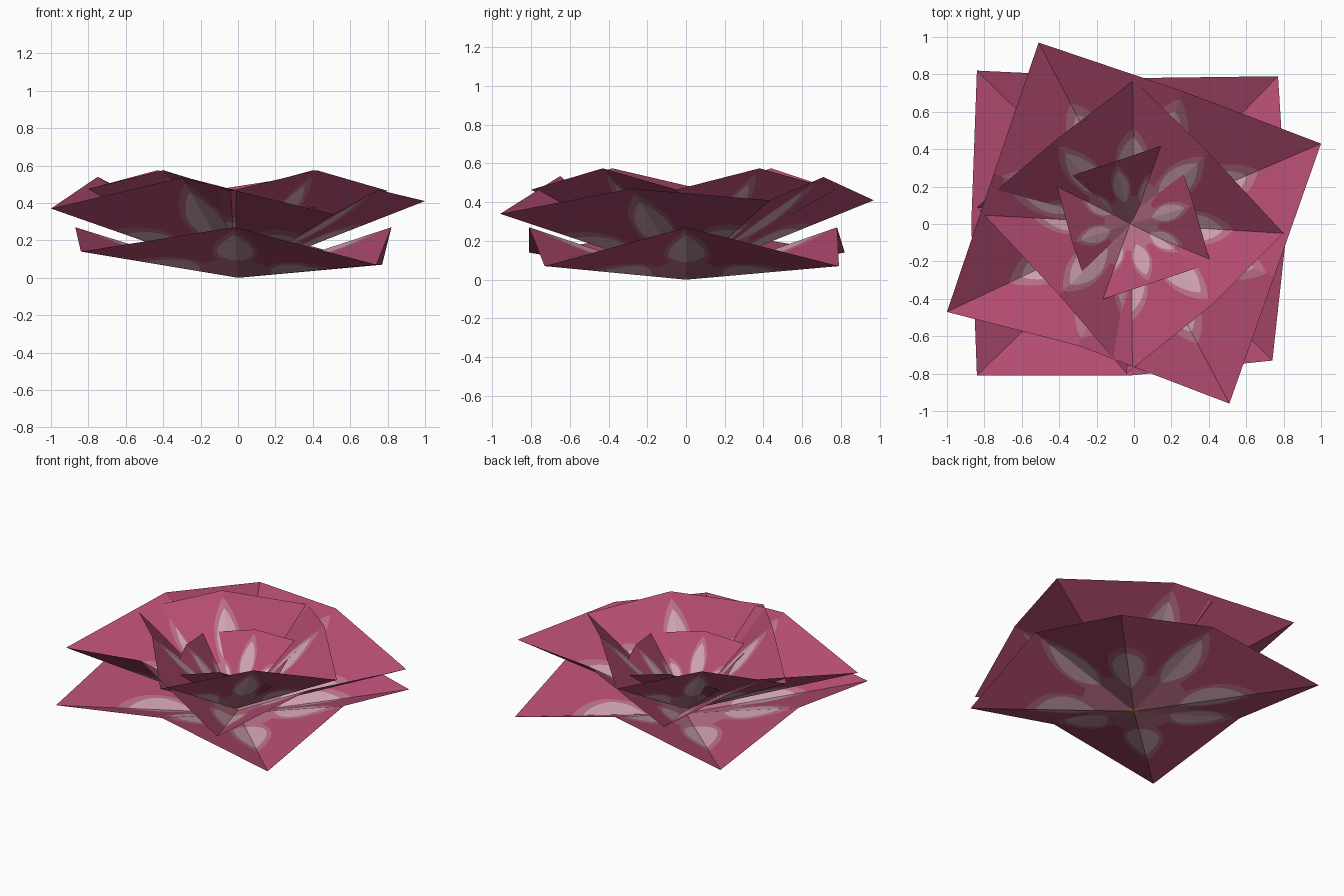
import bpy, bmesh, math
from mathutils import Vector

if "Cube" in bpy.data.objects:
    bpy.data.objects.remove(bpy.data.objects["Cube"])


def material(name, srgb):
    m = bpy.data.materials.new(name)
    lin = [((c / 255 + 0.055) / 1.055) ** 2.4 for c in srgb]
    m.diffuse_color = (*lin, 1)
    m.use_nodes = True
    m.node_tree.nodes["Principled BSDF"].inputs["Base Color"].default_value = m.diffuse_color
    return m


MATS = [material("deep_pink", (180, 76, 114)),
        material("dusty_pink", (185, 112, 135)),
        material("pale_pink", (208, 163, 177)),
        material("gold_centre", (200, 150, 80))]
PINK, DUSTY, PALE, GOLD = range(4)

# rows of the painted rosette, measured from the centre (1 = edge middle)
RINGS = [0, 0.04] + [0.34 + 0.03 * i for i in range(21)] + [0.97]


def half_angle(r, start, widest, tip, width):
    """Half angle covered by a painted petal at radius r."""
    if r <= start or r >= tip:
        return 0.0
    if r < widest:
        w = math.sin(math.pi / 2 * (r - start) / (widest - start)) ** 0.8
    else:
        w = math.cos(math.pi / 2 * (r - widest) / (tip - widest)) ** 0.8
    return width * w / r


def columns(r):
    """Angles of the painted borders across one eighth of the sheet."""
    pale = half_angle(r, 0.34, 0.60, 0.85, 0.125)
    dusty = max(pale, half_angle(r, 0.2, 0.64, 0.94, 0.155))
    q = math.pi / 4
    return [0, pale, dusty, q - dusty, q - pale, q]


def petal_sheet(name, centre, mids, corners):
    """Folded four-cornered sheet: eight flat triangles with a painted rosette."""
    bm = bmesh.new()
    c = Vector(centre)
    for i in range(4):
        m = Vector(mids[i]) - c
        for k in (Vector(corners[i]) - c, Vector(corners[i - 1]) - c):

            def place(r, a):
                u, v = r * math.cos(a), r * math.sin(a)
                return bm.verts.new(c + m * (u - v) + k * v)

            rows = [[place(r, a) for a in columns(r)] for r in RINGS]
            rows.append([place(1 / math.cos(a), a) for a in columns(RINGS[-1])])
            for j in range(len(rows) - 1):
                for n in range(5):
                    f = bm.faces.new((rows[j][n], rows[j + 1][n],
                                      rows[j + 1][n + 1], rows[j][n + 1]))
                    if j == 0:
                        f.material_index = GOLD
                    elif j == 1:
                        f.material_index = DUSTY
                    else:
                        f.material_index = (PALE, DUSTY, PINK, DUSTY, PALE)[n]
                        if n == 2 and RINGS[j] < 0.42:
                            f.material_index = DUSTY
    bmesh.ops.remove_doubles(bm, verts=bm.verts, dist=0.0003)
    bmesh.ops.dissolve_degenerate(bm, edges=bm.edges, dist=0.0002)
    for f in bm.faces:
        f.normal_update()
        if f.normal.z < 0:
            f.normal_flip()
    me = bpy.data.meshes.new(name)
    bm.to_mesh(me)
    bm.free()
    for mat in MATS:
        me.materials.append(mat)
    ob = bpy.data.objects.new(name, me)
    bpy.context.collection.objects.link(ob)


# four nested sheets, outermost first: edge middles, then the corner after each
petal_sheet("lower_petals", (0, 0, 0),
            [(.82, 0, .27), (0, .78, .27), (-.87, 0, .27), (-.02, -.81, .27)],
            [(.77, .79, .07), (-.84, .82, .14), (-.84, -.81, .14), (.74, -.73, .07)])
petal_sheet("outer_petals", (0, 0, .02),
            [(.75, -.28, .47), (.26, .71, .53), (-.75, .27, .54), (-.30, -.65, .535)],
            [(1, .43, .41), (-.51, .97, .41), (-1, -.47, .37), (.51, -.96, .34)])
petal_sheet("middle_petals", (-.01, 0, .03),
            [(.40, .38, .575), (-.43, .44, .575), (-.40, -.38, .575), (.42, -.43, .575)],
            [(0, .77, .465), (-.84, .09, .465), (-.04, -.80, .465), (.80, -.05, .465)])
petal_sheet("inner_petals", (-.02, 0, .04),
            [(.32, .10, .43), (-.10, .335, .43), (-.33, -.10, .43), (.08, -.32, .43)],
            [(.21, .44, .375), (-.42, .23, .365), (-.22, -.42, .365), (.41, -.21, .375)])
